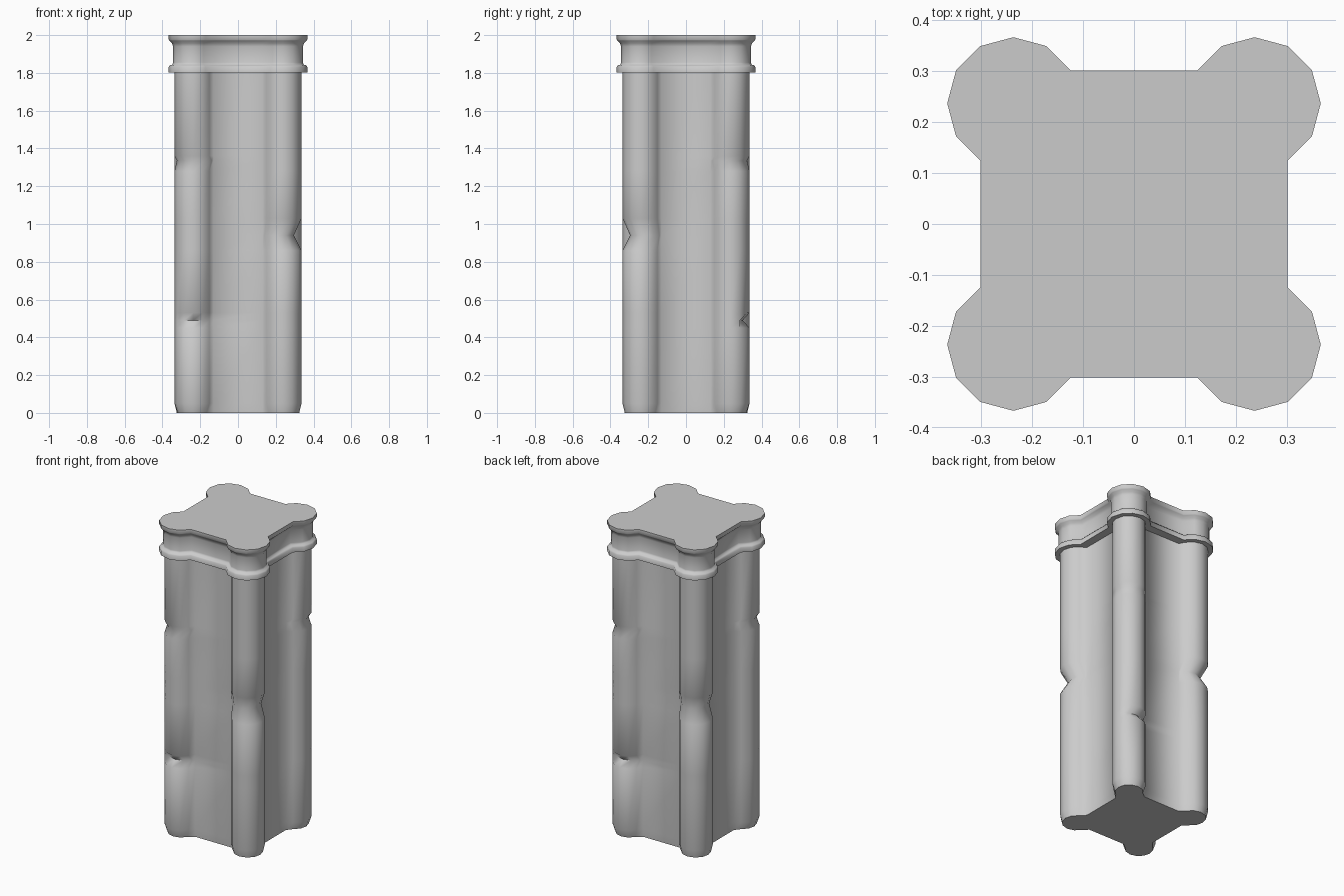
import bpy, bmesh
from math import cos, sin, radians

cube = bpy.data.objects.get("Cube")
if cube:
    bpy.data.objects.remove(cube, do_unlink=True)

CORNER = 0.237   # centre of each corner column, in x and y
PLAIN = (1, 0, 0)

stone = bpy.data.materials.new("grey_stone")
stone.diffuse_color = (0.6, 0.6, 0.6, 1)
stone.use_nodes = True
bsdf = stone.node_tree.nodes["Principled BSDF"]
bsdf.inputs["Base Color"].default_value = (0.6, 0.6, 0.6, 1)
bsdf.inputs["Roughness"].default_value = 0.9


def outline(z, radius, foot, first, even=PLAIN, odd=PLAIN):
    """Square with four round corners. Opposite columns share a dent: (scale, push x, push y, first dented step)."""
    ring = []
    for quarter in range(4):
        scale, px, py, *dented = odd if quarter % 2 else even
        points = [foot]
        for step in range(first, 4 - first):
            a = radians(30 * step)
            hit = not dented or step >= dented[0]
            r = radius * scale
            points.append((CORNER + r * cos(a) + px * hit, CORNER + r * sin(a) + py * hit))
        points.append(foot[::-1])
        for x, y in points:
            for _ in range(quarter):
                x, y = -y, x
            ring.append((x, y, z))
    return ring


def loft(name, rings):
    """Skin a stack of rings, close both ends and shade smoothly."""
    bm = bmesh.new()
    loops = [[bm.verts.new(p) for p in ring] for ring in rings]
    for low, high in zip(loops, loops[1:]):
        n = len(low)
        for i in range(n):
            j = (i + 1) % n
            bm.faces.new((low[i], low[j], high[j], high[i]))
    bm.faces.new(loops[0][::-1])
    bm.faces.new(loops[-1])
    mesh = bpy.data.meshes.new(name)
    bm.to_mesh(mesh)
    bm.free()
    mesh.materials.append(stone)
    obj = bpy.data.objects.new(name, mesh)
    bpy.context.collection.objects.link(obj)
    bpy.ops.object.select_all(action="DESELECT")
    obj.select_set(True)
    bpy.context.view_layer.objects.active = obj
    bpy.ops.object.shade_smooth_by_angle(angle=radians(65))


# Shaft: worn column feet, two small chips on one pair of columns, a notch on the other
shaft_rings = [
    (0, (0.83, 0, 0), (0.88, 0, 0)),
    (0.05, PLAIN, PLAIN),
    (0.45, PLAIN, PLAIN),
    (0.49, (1, 0, -0.035, 2), PLAIN),
    (0.53, PLAIN, PLAIN),
    (0.86, PLAIN, PLAIN),
    (0.94, PLAIN, (0.84, -0.024, -0.024)),
    (1.03, PLAIN, PLAIN),
    (1.28, PLAIN, PLAIN),
    (1.335, (1, -0.012, -0.012), PLAIN),
    (1.36, PLAIN, PLAIN),
    (1.81, PLAIN, PLAIN),
]
loft("pillar_shaft", [outline(z, 0.099, (0.25, 0.13), -2, even, odd)
                      for z, even, odd in shaft_rings])

# Cap: rounded lower band, recessed neck and flared upper band, as (inset, height)
cap_profile = [
    (0, 1.803), (0, 1.832), (0.006, 1.84), (0.019, 1.844), (0.022, 1.855),
    (0.022, 1.94), (0.017, 1.957), (0.004, 1.97), (0, 1.976), (0, 2.0),
]
loft("pillar_cap", [outline(z, 0.13 - inset / cos(radians(15)),
                            (0.302 - inset, 0.125 + 0.414 * inset), -1)
                    for inset, z in cap_profile])
